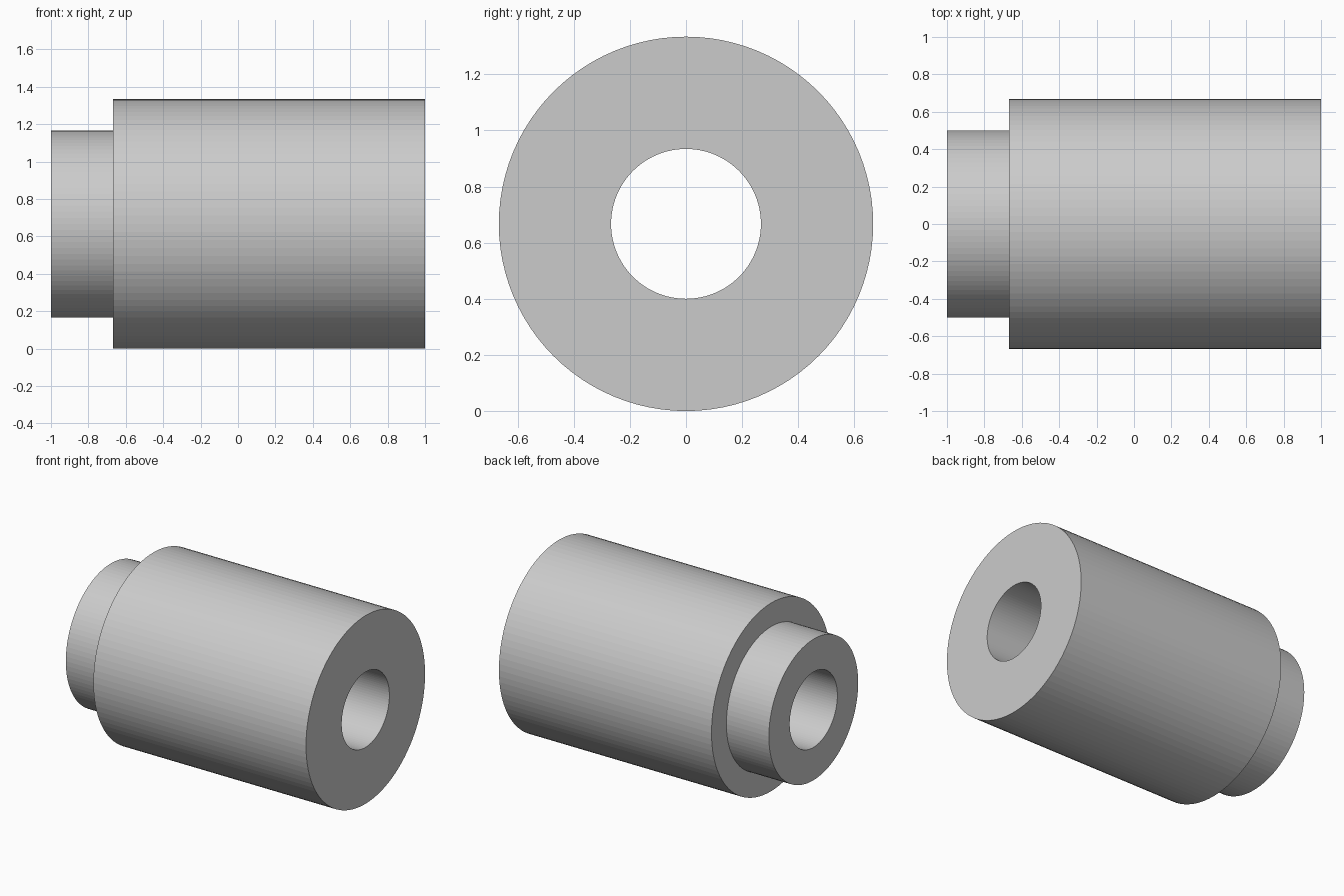
import bpy, bmesh
from math import cos, sin, tau

if "Cube" in bpy.data.objects:
    bpy.data.objects.remove(bpy.data.objects["Cube"])

SIDES = 96
AXIS_Z = 0.667

# Closed cross-section (x, radius): bore, narrow collar, wide body
profile = [(-1, 0.267), (-1, 0.5), (-0.667, 0.5),
           (-0.667, 0.667), (1, 0.667), (1, 0.267)]

# Revolve the section around the horizontal x axis
bm = bmesh.new()
rings = [[bm.verts.new((x, r * cos(tau * i / SIDES), AXIS_Z + r * sin(tau * i / SIDES)))
          for i in range(SIDES)] for x, r in profile]
for k, ring in enumerate(rings):
    following = rings[(k + 1) % len(rings)]
    for i in range(SIDES):
        j = (i + 1) % SIDES
        bm.faces.new((ring[i], ring[j], following[j], following[i]))
bmesh.ops.recalc_face_normals(bm, faces=bm.faces[:])

mesh = bpy.data.meshes.new("stepped_bushing")
bm.to_mesh(mesh)
bm.free()
bushing = bpy.data.objects.new("stepped_bushing", mesh)
bpy.context.collection.objects.link(bushing)
